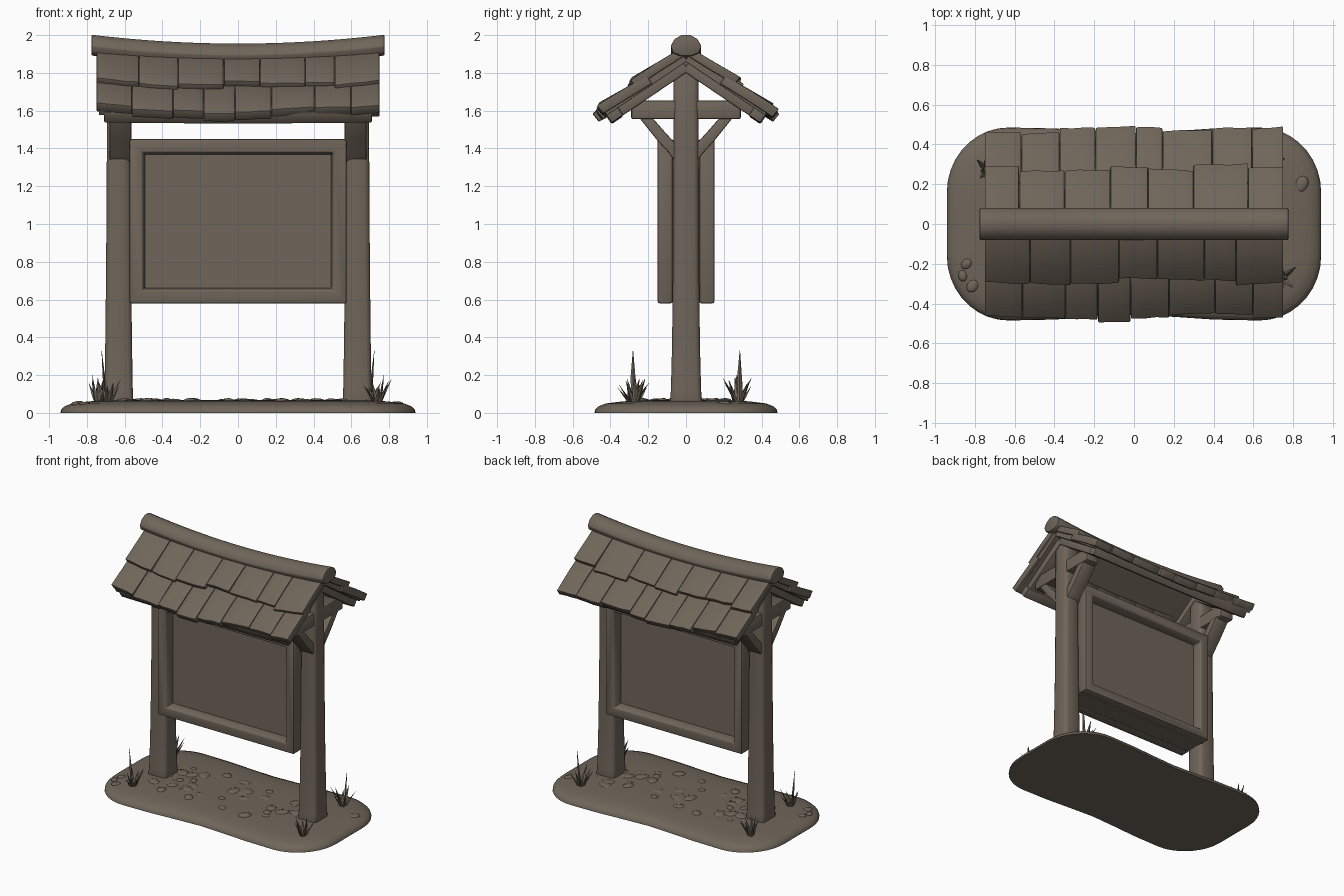
import bpy, bmesh, math, random
from mathutils import Vector, Matrix

if "Cube" in bpy.data.objects:
    bpy.data.objects.remove(bpy.data.objects["Cube"])

random.seed(11)
wood = bpy.data.materials.new("weathered_brown")
wood.diffuse_color = (0.16, 0.132, 0.102, 1)
wood.use_nodes = True
wood.node_tree.nodes["Principled BSDF"].inputs["Base Color"].default_value = wood.diffuse_color


def finish(name, bm, bevel=0.0, angle=35):
    bmesh.ops.recalc_face_normals(bm, faces=bm.faces)
    me = bpy.data.meshes.new(name)
    bm.to_mesh(me)
    bm.free()
    ob = bpy.data.objects.new(name, me)
    bpy.context.collection.objects.link(ob)
    me.materials.append(wood)
    bpy.ops.object.select_all(action='DESELECT')
    ob.select_set(True)
    bpy.context.view_layer.objects.active = ob
    if bevel:
        m = ob.modifiers.new("soft_edges", 'BEVEL')
        m.width, m.segments, m.limit_method = bevel, 2, 'ANGLE'
        m.angle_limit = math.radians(40)
        bpy.ops.object.modifier_apply(modifier=m.name)
    bpy.ops.object.shade_smooth_by_angle(angle=math.radians(angle))
    return ob


def loft(bm, rings):
    """Skin a list of equal closed rings and cap both ends."""
    vs = [[bm.verts.new(p) for p in r] for r in rings]
    n = len(vs[0])
    for a, b in zip(vs, vs[1:]):
        for i in range(n):
            bm.faces.new((a[i], a[(i + 1) % n], b[(i + 1) % n], b[i]))
    bm.faces.new(vs[0][::-1])
    bm.faces.new(vs[-1])


def sag(x, amount):
    return -amount * (1 - (x / 0.76) ** 2)


def prism(bm, poly, x0, x1, segs=1, drop=0.0):
    """Extrude a y-z outline along x, with an optional sag in the middle."""
    xs = [x0 + (x1 - x0) * i / segs for i in range(segs + 1)]
    loft(bm, [[(x, y, z + sag(x, drop)) for y, z in poly] for x in xs])


# --- ground slab: rounded rectangle with a slight waist
outline = []
for cx, cy, a0 in ((1, 1, 0), (-1, 1, 90), (-1, -1, 180), (1, -1, 270)):
    for k in range(10):
        a = math.radians(a0 + k * 10)
        outline.append((cx * 0.63 + 0.31 * math.cos(a), cy * 0.16 + 0.325 * math.sin(a)))
    if cx * cy > 0:  # points along the long edge
        outline += [(cx * t, cy * 0.485) for t in (0.4, 0.2, 0, -0.2, -0.4)]
outline = [(x, y * (1 - 0.06 * math.exp(-(x / 0.3) ** 2))) for x, y in outline]
rings = []
for inset, z in ((0, 0), (0.003, 0.016), (0.02, 0.034), (0.06, 0.05), (0.14, 0.06), (0.22, 0.066), (0.3, 0.068)):
    rings.append([(x * (1 - inset / 0.94), y * (1 - inset / 0.485), z) for x, y in outline])
bm = bmesh.new()
loft(bm, rings)
finish("ground_slab", bm, angle=50)

# --- flat pebbles half sunk in the ground
bm = bmesh.new()
spots = [(-0.84, -0.2), (-0.81, -0.31), (-0.86, -0.26), (0.84, 0.2)]
spots += [(random.uniform(-0.6, 0.6), random.uniform(-0.27, 0.27)) for _ in range(45)]
for x, y in spots:
    r = random.uniform(0.02, 0.045)
    z = 0.062 if abs(x) < 0.78 and abs(y) < 0.25 else 0.048
    mat = Matrix.Translation((x, y, z)) @ Matrix.Rotation(random.uniform(0, 3), 4, 'Z') \
        @ Matrix.Diagonal((r * 1.3, r, random.uniform(0.01, 0.018), 1))
    bmesh.ops.create_icosphere(bm, subdivisions=2, radius=1, matrix=mat)
finish("pebbles", bm, angle=60)

# --- grass tufts, repeated by half-turn symmetry
bm = bmesh.new()
for tx, ty, tall in ((0.74, -0.27, 0.14), (0.69, 0.28, 0.27)):
    for s in (1, -1):
        for k in range(9):
            a = k * 0.7 + random.uniform(-0.2, 0.2)
            h = tall if k == 0 else random.uniform(0.07, 0.13)
            lean = 0.02 if k == 0 else random.uniform(0.03, 0.08)
            out = Vector((math.cos(a), math.sin(a), 0)) * s
            side = Vector((-out.y, out.x, 0))
            base = Vector((s * tx, s * ty, 0.04)) + out * 0.012
            mid = base + out * lean * 0.4 + Vector((0, 0, h * 0.55))
            tip = base + out * lean + Vector((0, 0, h + 0.02))
            rings = []
            for c, w in ((base, 0.009), (mid, 0.013), (tip, 0.001)):
                rings.append([c + side * w, c + out * w * 0.5, c - side * w, c - out * w * 0.5])
            loft(bm, rings)
finish("grass_tufts", bm)

# --- tapered posts with well rounded corners
for s, side in ((-1, "left"), (1, "right")):
    bm = bmesh.new()
    rings = []
    for z, hx, hy in ((0.03, 0.08, 0.088), (0.12, 0.075, 0.08), (0.35, 0.071, 0.074),
                      (0.7, 0.067, 0.07), (1.1, 0.064, 0.068), (1.5, 0.062, 0.067), (1.87, 0.061, 0.066)):
        cx = s * 0.632
        rings.append([(cx + hx * a, hy * b, z) for a, b in ((1, 1), (-1, 1), (-1, -1), (1, -1))])
    loft(bm, rings)
    finish(side + "_post", bm, 0.026, 50)

# --- notice board: core panel and a raised frame on front and back
bm = bmesh.new()
prism(bm, [(-0.08, 0.584), (0.08, 0.584), (0.08, 1.446), (-0.08, 1.446)], -0.57, 0.57)
finish("board_panel", bm)
bm = bmesh.new()
for s in (-1, 1):
    def rect(hx, z0, z1, y):
        return [(-hx, s * y, z0), (hx, s * y, z0), (hx, s * y, z1), (-hx, s * y, z1)]
    loops = [rect(0.575, 0.58, 1.45, 0.07), rect(0.575, 0.58, 1.45, 0.15),
             rect(0.505, 0.65, 1.38, 0.15), rect(0.492, 0.663, 1.367, 0.07)]
    vs = [[bm.verts.new(p) for p in r] for r in loops]
    for j in range(4):
        a, b = vs[j], vs[(j + 1) % 4]
        for i in range(4):
            bm.faces.new((a[i], a[(i + 1) % 4], b[(i + 1) % 4], b[i]))
finish("board_frame", bm, 0.01)

# --- crossbeams and diagonal braces on each post
bm = bmesh.new()
for x0, x1 in ((0.575, 0.685), (-0.685, -0.575)):
    prism(bm, [(-0.29, 1.555), (0.29, 1.555), (0.29, 1.615), (0.23, 1.655), (-0.23, 1.655), (-0.29, 1.615)], x0, x1)
finish("crossbeams", bm, 0.01)
bm = bmesh.new()
for x0, x1 in ((0.565, 0.68), (-0.68, -0.565)):
    for s in (-1, 1):
        prism(bm, [(s * y, z) for y, z in ((0.05, 1.32), (0.09, 1.375), (0.15, 1.44), (0.25, 1.565),
                                           (0.18, 1.565), (0.11, 1.485), (0.05, 1.42))], x0, x1)
finish("braces", bm, 0.008)

# --- roof: slope coordinates d (down the slope) and n (off the slope)
TH = math.radians(34)


def slope_poly(s, pts):
    c, t = math.cos(TH), math.sin(TH)
    return [(s * (d * c + n * t), 1.80 - d * t + n * c) for d, n in pts]


bm = bmesh.new()
for s in (-1, 1):
    for x0, x1 in ((0.565, 0.7), (-0.7, -0.565)):
        prism(bm, slope_poly(s, ((-0.02, 0), (0.46, 0), (0.46, 0.065), (-0.02, 0.065))), x0, x1)
finish("rafters", bm, 0.008)
bm = bmesh.new()
for s in (-1, 1):
    prism(bm, slope_poly(s, ((-0.04, 0.05), (0.47, 0.05), (0.47, 0.082), (-0.04, 0.1))), -0.735, 0.735, 10, 0.012)
finish("roof_deck", bm)
bm = bmesh.new()
for s in (-1, 1):
    prism(bm, slope_poly(s, ((0.40, 0), (0.475, 0), (0.475, 0.07), (0.40, 0.07))), -0.71, 0.71, 8, 0.006)
finish("eave_beams", bm, 0.01)

# --- two courses of uneven shingles per slope
bm = bmesh.new()
for s in (-1, 1):
    for count, d0, d1, n0, n1, th in ((8, 0.18, 0.49, 0.055, 0.068, 0.055), (7, -0.06, 0.25, 0.08, 0.09, 0.048)):
        cuts = [-0.75 + 1.5 * i / count for i in range(count + 1)]
        cuts = [c if i in (0, count) else c + random.uniform(-0.045, 0.045) for i, c in enumerate(cuts)]
        for xa, xb in zip(cuts, cuts[1:]):
            tail = d1 + random.uniform(-0.028, 0.024)
            skew = random.uniform(-0.01, 0.01)
            lift = random.uniform(-0.005, 0.006)
            rings = []
            for k in range(4):
                x = xa + 0.001 + (xb - xa - 0.002) * k / 3
                t = tail + skew * (k / 1.5 - 1) + random.uniform(-0.004, 0.004)
                mid = (d0 + t) / 2
                nm = (n0 + n1) / 2
                pts = ((d0, n0), (mid, nm), (t, n1 + lift), (t + 0.004, n1 + lift + th),
                       (mid, nm + th), (d0, n0 + th - 0.004))
                rings.append([(x, y, z + sag(x, 0.03)) for y, z in slope_poly(s, pts)])
            loft(bm, rings)
finish("shingles", bm, 0.006)

# --- sagging ridge cap
bm = bmesh.new()
half = ((0.022, 2.0), (0.06, 1.978), (0.082, 1.94), (0.068, 1.905), (0.03, 1.89))
cap = list(half) + [(-y, z) for y, z in reversed(half)]
prism(bm, cap, -0.775, 0.775, 16, 0.045)
finish("ridge_cap", bm, 0.006)
